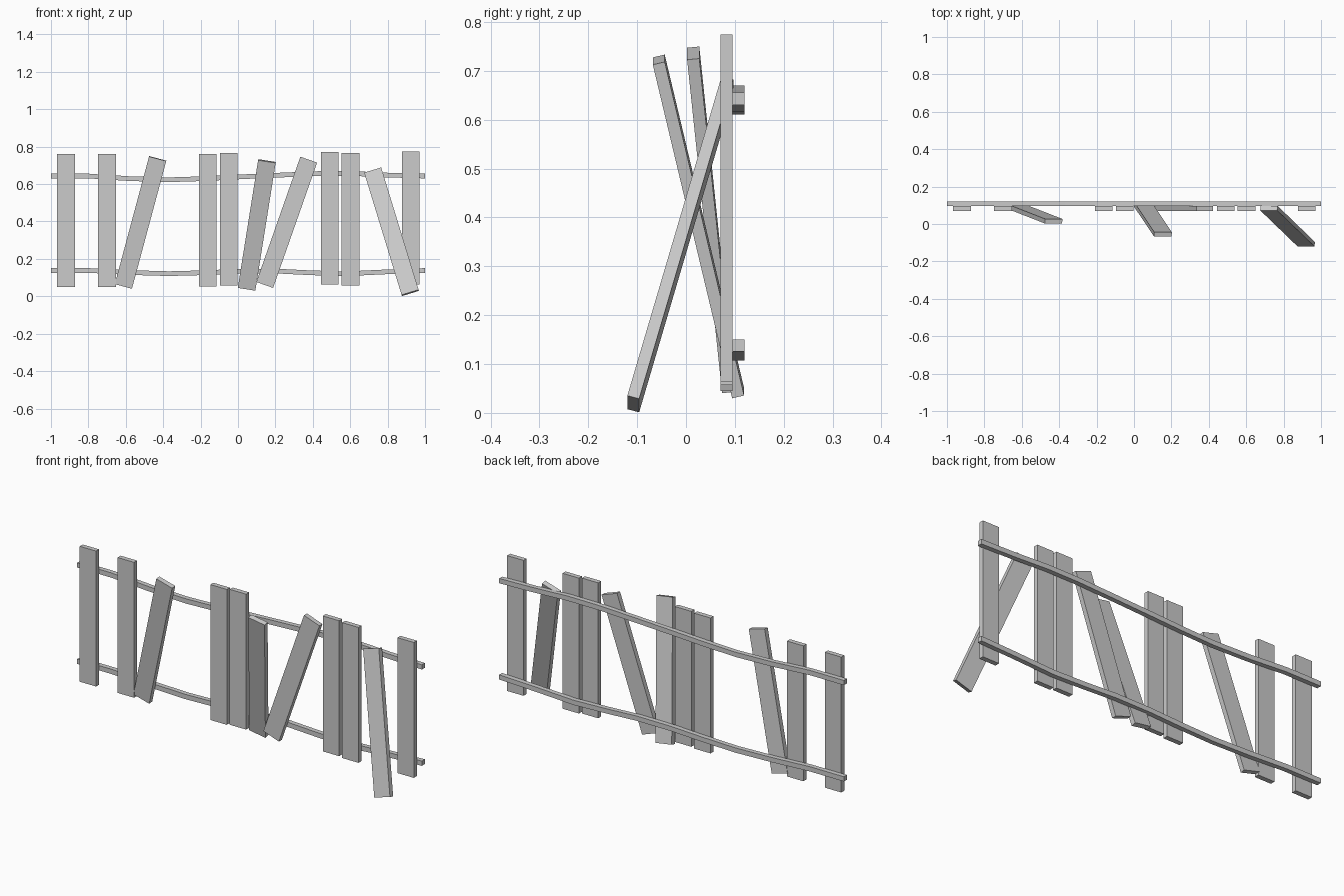
import bpy, bmesh
from mathutils import Vector

if "Cube" in bpy.data.objects:
    bpy.data.objects.remove(bpy.data.objects["Cube"])

LENGTH, WIDTH, THICK = 0.71, 0.095, 0.025
PLANK_Y = 0.083


def finish(name, bm):
    bmesh.ops.recalc_face_normals(bm, faces=bm.faces)
    mesh = bpy.data.meshes.new(name)
    bm.to_mesh(mesh)
    bm.free()
    obj = bpy.data.objects.new(name, mesh)
    bpy.context.collection.objects.link(obj)


def plank(name, bottom, top):
    """Flat board centred between two end points, its width kept parallel to the front."""
    bottom, top = Vector(bottom), Vector(top)
    along = (top - bottom).normalized()
    across = Vector((0, 1, 0)).cross(along).normalized()
    depth = along.cross(across)
    centre = (bottom + top) / 2
    bm = bmesh.new()
    bmesh.ops.create_cube(bm, size=1)
    for v in bm.verts:
        x, y, z = v.co
        v.co = centre + across * x * WIDTH + depth * y * THICK + along * z * LENGTH
    finish(name, bm)


def rail(name, path):
    """Square bar following a sagging path of (x, z) points."""
    bm = bmesh.new()
    h = 0.0125
    rings = [[bm.verts.new((x, y, z + dz)) for y, dz in
              ((0.095, -h), (0.12, -h), (0.12, h), (0.095, h))] for x, z in path]
    for a, b in zip(rings, rings[1:]):
        for i in range(4):
            j = (i + 1) % 4
            bm.faces.new((a[i], a[j], b[j], b[i]))
    bm.faces.new(rings[0])
    bm.faces.new(rings[-1])
    finish(name, bm)


# Upright planks: x and bottom height
for i, (x, z) in enumerate([(-0.92, 0.05), (-0.70, 0.05), (-0.162, 0.052), (-0.05, 0.057),
                            (0.49, 0.062), (0.602, 0.057), (0.923, 0.064)]):
    plank(f"upright_plank_{i + 1}", (x, PLANK_Y, z), (x, PLANK_Y, z + LENGTH))

# Loose planks: bottom and top centres
for i, (b, t) in enumerate([
        ((-0.612, 0.086, 0.056), (-0.43, 0.015, 0.734)),
        ((0.046, 0.107, 0.039), (0.155, -0.056, 0.724)),
        ((0.143, PLANK_Y, 0.061), (0.378, PLANK_Y, 0.73)),
        ((0.921, -0.108, 0.018), (0.721, 0.085, 0.672))]):
    plank(f"loose_plank_{i + 1}", b, t)

# Warped cross rails
rail("upper_rail", [(-1, 0.643), (-0.8, 0.643), (-0.58, 0.629), (-0.37, 0.623), (-0.18, 0.629),
                    (0, 0.638), (0.2, 0.647), (0.42, 0.656), (0.6, 0.657), (0.8, 0.648), (1, 0.643)])
rail("lower_rail", [(-1, 0.138), (-0.8, 0.138), (-0.58, 0.127), (-0.37, 0.121), (-0.18, 0.126),
                    (0, 0.134), (0.2, 0.135), (0.38, 0.126), (0.57, 0.12), (0.8, 0.131), (1, 0.138)])
